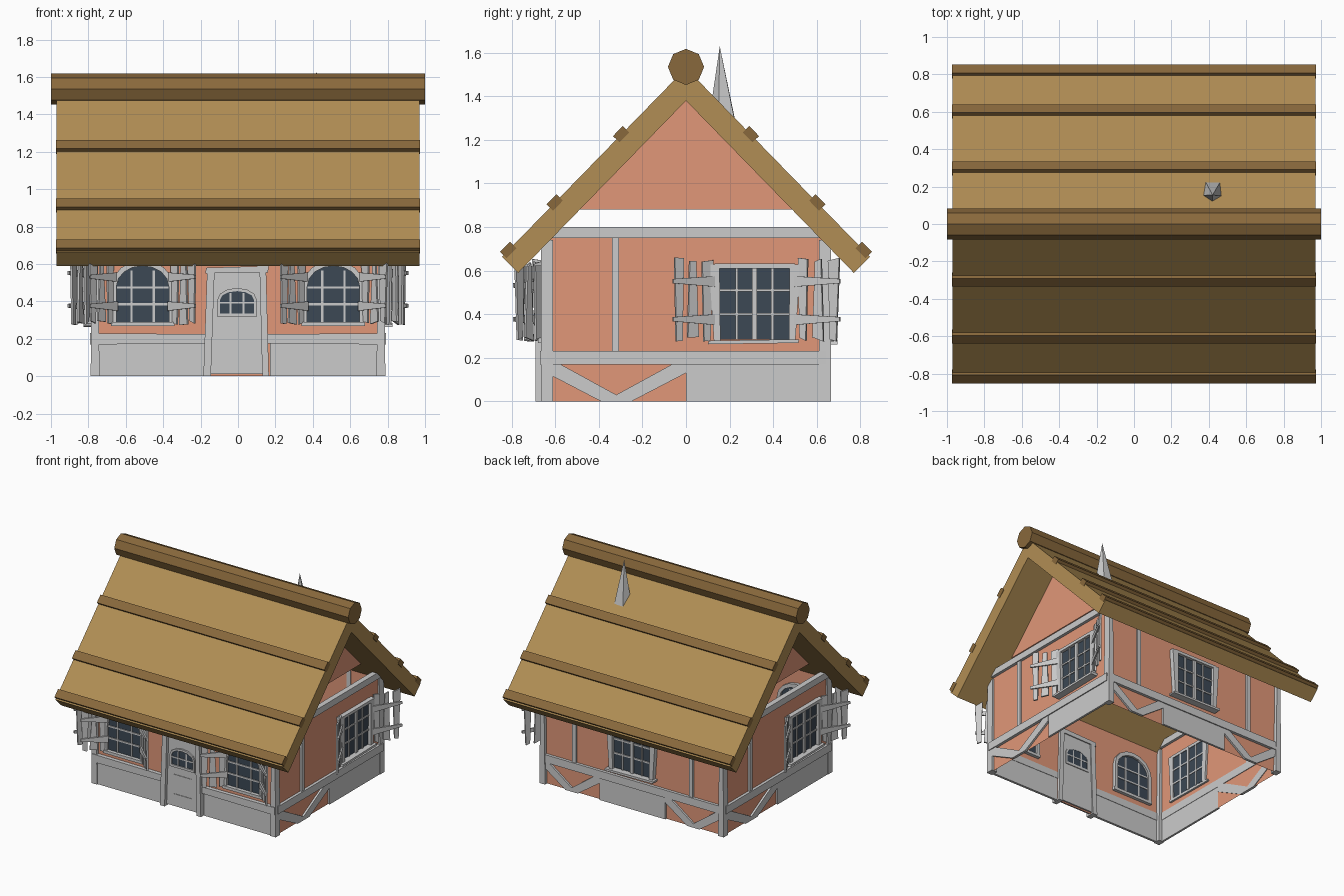
import bpy, bmesh, math, random
from mathutils import Matrix, Vector

if "Cube" in bpy.data.objects:
    bpy.data.objects.remove(bpy.data.objects["Cube"])

random.seed(4)
HX, HY = 0.77, 0.64          # half size of the walls


def material(name, rgb):
    m = bpy.data.materials.new(name)
    m.diffuse_color = (*rgb, 1)
    m.use_nodes = True
    m.node_tree.nodes["Principled BSDF"].inputs["Base Color"].default_value = m.diffuse_color
    return m


PLASTER = material("plaster", (0.75, 0.31, 0.19))
THATCH = material("thatch", (0.44, 0.27, 0.09))
BATTEN = material("batten", (0.25, 0.14, 0.045))
GLASS = material("glass", (0.045, 0.065, 0.09))


def turn(deg, dist=0.0):
    """Frame of a wall: u runs along it, d points outward, z is up."""
    return Matrix.Rotation(math.radians(deg), 4, 'Z') @ Matrix.Translation((0, -dist, 0))


FRONT, RIGHT, BACK, LEFT = turn(0, HY), turn(90, HX), turn(180, HY), turn(-90, HX)
ACROSS = turn(90)            # for profiles extruded along x


def finish(name, bm, mat=None):
    bmesh.ops.recalc_face_normals(bm, faces=bm.faces)
    me = bpy.data.meshes.new(name)
    bm.to_mesh(me)
    bm.free()
    if mat:
        me.materials.append(mat)
    ob = bpy.data.objects.new(name, me)
    bpy.context.collection.objects.link(ob)
    return ob


def prism(name, frame, pts, d0, d1, mat=None):
    """Extrude a (u, z) outline from depth d0 to d1."""
    bm = bmesh.new()
    a = [bm.verts.new(frame @ Vector((u, -d0, z))) for u, z in pts]
    b = [bm.verts.new(frame @ Vector((u, -d1, z))) for u, z in pts]
    bm.faces.new(a)
    bm.faces.new(b[::-1])
    for i in range(len(a)):
        j = (i + 1) % len(a)
        bm.faces.new((a[i], b[i], b[j], a[j]))
    return finish(name, bm, mat)


def box(name, frame, u0, u1, z0, z1, d0, d1, mat=None):
    return prism(name, frame, [(u0, z0), (u1, z0), (u1, z1), (u0, z1)], d0, d1, mat)


def arch(c, w, z0, zs, rise, n=8):
    """Open outline of an arched opening, bottom left round to bottom right."""
    top = [(c - w * math.cos(math.pi * i / n), zs + rise * math.sin(math.pi * i / n))
           for i in range(n + 1)]
    return [(c - w, z0)] + top + [(c + w, z0)]


def shutter(frame, hinge, side, angle, z0, z1, length=0.2):
    """Three ragged planks and two pointed cross bars, swung open."""
    f = frame @ Matrix.Translation((hinge, -0.015, 0)) @ \
        Matrix.Rotation(-side * math.radians(angle), 4, 'Z')
    step = length / 3
    r = lambda k: random.uniform(-k, k)
    for i in range(3):
        c = (i + 0.5) * step
        wb, wt = (0.028, 0.015) if i % 2 else (0.016, 0.027)
        pts = [(c - wb, z0 + r(.012)), (c + wb, z0 + r(.012)),
               (c + wt + r(.006), z1 + r(.012)), (c - wt + r(.006), z1 + r(.012))]
        prism("shutter_plank", f, [(side * u, z) for u, z in pts], 0, 0.012)
    for z in (z0 + 0.09, z1 - 0.1):
        pts = [(-0.01, z - .025), (length, z - .008), (length, z + .012), (-0.01, z + .025)]
        prism("shutter_bar", f, [(side * u, v) for u, v in pts], 0.012, 0.022)


def bars(frame, c, w, z0, z1, us, zs, t=0.006):
    for u in us:
        box("window_bar", frame, c + u - t, c + u + t, z0, z1, -0.014, 0.02)
    for z in zs:
        box("window_bar", frame, c - w, c + w, z - t, z + t, -0.014, 0.019)


def square_window(frame, c):
    w, z0, z1 = 0.165, 0.285, 0.62
    box("window_glass", frame, c - w, c + w, z0, z1, -0.01, 0.012, GLASS)
    bars(frame, c, w, z0, z1, (-0.082, 0, 0.082), (0.40, 0.51))
    box("window_mullion", frame, c - .012, c + .012, z0, z1, -0.016, 0.026)
    for s in (-1, 1):
        prism("window_jamb", frame, [(c + s * u, z) for u, z in
              ((w - .008, .28), (w + .022, .275), (w + .045, .63), (w - .004, .625))], -0.015, 0.035)
    box("window_head", frame, c - w - .02, c + w + .02, z1 - .01, z1 + .012, -0.015, 0.035)
    prism("window_sill", frame, [(c - .215, .262), (c + .2, .268), (c + .205, .285), (c - .21, .278)], -0.015, 0.055)


def arched_window(frame, c):
    inner, outer = arch(c, .14, .285, .48, .11), arch(c, .165, .275, .48, .14)
    prism("arched_glass", frame, inner, -0.01, 0.012, GLASS)
    prism("arched_frame", frame, outer + inner[::-1], -0.025, 0.03)
    bars(frame, c, .138, .285, .565, (-.06, .06), (.385, .475))
    box("window_sill", frame, c - .17, c + .17, .268, .29, -0.025, 0.04)


def v_brace(frame, u0, u1):
    shape = [(0, .17), (0, .13), (.39, 0), (.61, 0), (1, .13), (1, .17), (.9, .17), (.5, .03), (.1, .17)]
    prism("v_brace", frame, [(u0 + t * (u1 - u0), z) for t, z in shape], -0.005, 0.015)


# Walls: open shell without floor or ceiling
bm = bmesh.new()
ring = [(-HX, -HY), (HX, -HY), (HX, HY), (-HX, HY)]
lo = [bm.verts.new((x, y, 0)) for x, y in ring]
hi = [bm.verts.new((x, y, 0.78)) for x, y in ring]
for i in range(4):
    bm.faces.new((lo[i], lo[(i + 1) % 4], hi[(i + 1) % 4], hi[i]))
finish("walls", bm, PLASTER)

# Gable triangles, hung above a gap
for s in (-1, 1):
    prism("gable", ACROSS, [(-.49, .88), (.49, .88), (0, 1.38)], s * .70, s * .71, PLASTER)

# Corner posts
for frame in (FRONT, BACK):
    for s in (-1, 1):
        prism("corner_post", frame, [(s * .74, 0), (s * .788, 0), (s * .78, .74), (s * .75, .74)], -0.03, 0.025)

# Side walls (each the other turned half round)
for frame in (RIGHT, LEFT):
    box("side_plinth", frame, 0, .66, 0, .17, -0.002, 0.014)
    box("side_rail", frame, -.64, .645, .17, .23, -0.005, 0.022)
    box("side_top_beam", frame, -.64, .64, .75, .80, -0.02, 0.022)
    box("side_stud", frame, -.34, -.307, .23, .75, -0.005, 0.015)
    v_brace(frame, -.64, 0)
    square_window(frame, .315)
    shutter(frame, .315 - .19, -1, 27, .285, .65, .215)
    shutter(frame, .315 + .19, 1, 27, .285, .65, .235)

# Back wall
box("back_plinth", BACK, -.28, .28, 0, .17, -0.002, 0.014)
box("back_rail", BACK, -.77, .77, .17, .23, -0.005, 0.022)
for s in (-1, 1):
    box("back_stud", BACK, s * .5 - .016, s * .5 + .016, .23, .72, -0.005, 0.015)
    v_brace(BACK, *sorted((s * .28, s * .76)))
square_window(BACK, 0)

# Front wall
for s in (-1, 1):
    prism("front_plinth", FRONT, [(s * .17, 0), (s * .78, 0), (s * .78, .18), (s * .17, .18)], -0.002, 0.016)
    prism("front_rail", FRONT, [(s * .16, .175), (s * .78, .17), (s * .78, .23), (s * .16, .225)], -0.005, 0.03)
    arched_window(FRONT, s * .51)
    for t in (-1, 1):
        shutter(FRONT, s * .51 + t * .155, t, 42, .285, .63, .185)

# Door
box("door_leaf", FRONT, -.145, .13, .012, .56, -0.012, 0.025)
prism("door_post_left", FRONT, [(-.185, 0), (-.145, 0), (-.125, .57), (-.165, .57)], -0.02, 0.05)
prism("door_post_right", FRONT, [(.13, 0), (.165, 0), (.15, .58), (.115, .58)], -0.02, 0.05)
prism("door_lintel", FRONT, [(-.175, .55), (.16, .555), (.165, .59), (-.17, .58)], -0.02, 0.055)
pane, rim = arch(-.005, .09, .335, .41, .045, 6), arch(-.005, .105, .32, .41, .062, 6)
prism("door_glass", FRONT, pane, -0.016, 0.03, GLASS)
prism("door_window_frame", FRONT, rim + pane[::-1], -0.018, 0.038)
box("door_window_sill", FRONT, -.11, .1, .318, .336, -0.018, 0.038)
for u in (-.04, .03):
    box("door_window_bar", FRONT, u - .005, u + .005, .33, .445, -0.018, 0.035)
box("door_window_bar", FRONT, -.095, .085, .388, .398, -0.018, 0.034)
for z in (.10, .25):
    box("door_batten", FRONT, -.08, .07, z, z + .008, 0.024, 0.029)

# Roof: one folded slab with battens and an octagonal ridge log
prism("roof", ACROSS, [(0, 1.53), (.845, .663), (.77, .59), (0, 1.38), (-.77, .59), (-.845, .663)],
      -.97, .97, THATCH)
SY, SZ = 0.697, -0.717       # direction down the slope
for y in (.297, .602, .815):
    z = 1.53 - 1.026 * y
    quad = [(y + SY * t - SZ * k, z + SZ * t + SY * k)
            for t, k in ((-.032, -.02), (.032, -.02), (.032, .022), (-.032, .022))]
    for s in (-1, 1):
        prism("roof_batten", ACROSS, [(s * u, v) for u, v in quad], -.972, .972, BATTEN)
prism("ridge_log", ACROSS, [(.083 * math.sin(i * math.pi / 4), 1.535 + .083 * math.cos(i * math.pi / 4))
                            for i in range(8)], -1, 1, BATTEN)

# Pointed stone on the back slope
bm = bmesh.new()
bmesh.ops.create_cone(bm, cap_ends=True, segments=5, radius1=.07, radius2=0, depth=.36,
                      matrix=Matrix.Translation((.42, .172, 1.45)) @ Matrix.Rotation(.6, 4, 'Z'))
for v in bm.verts:
    if v.co.z > 1.5:
        v.co = (.42, .155, 1.63)
finish("roof_spike", bm)
